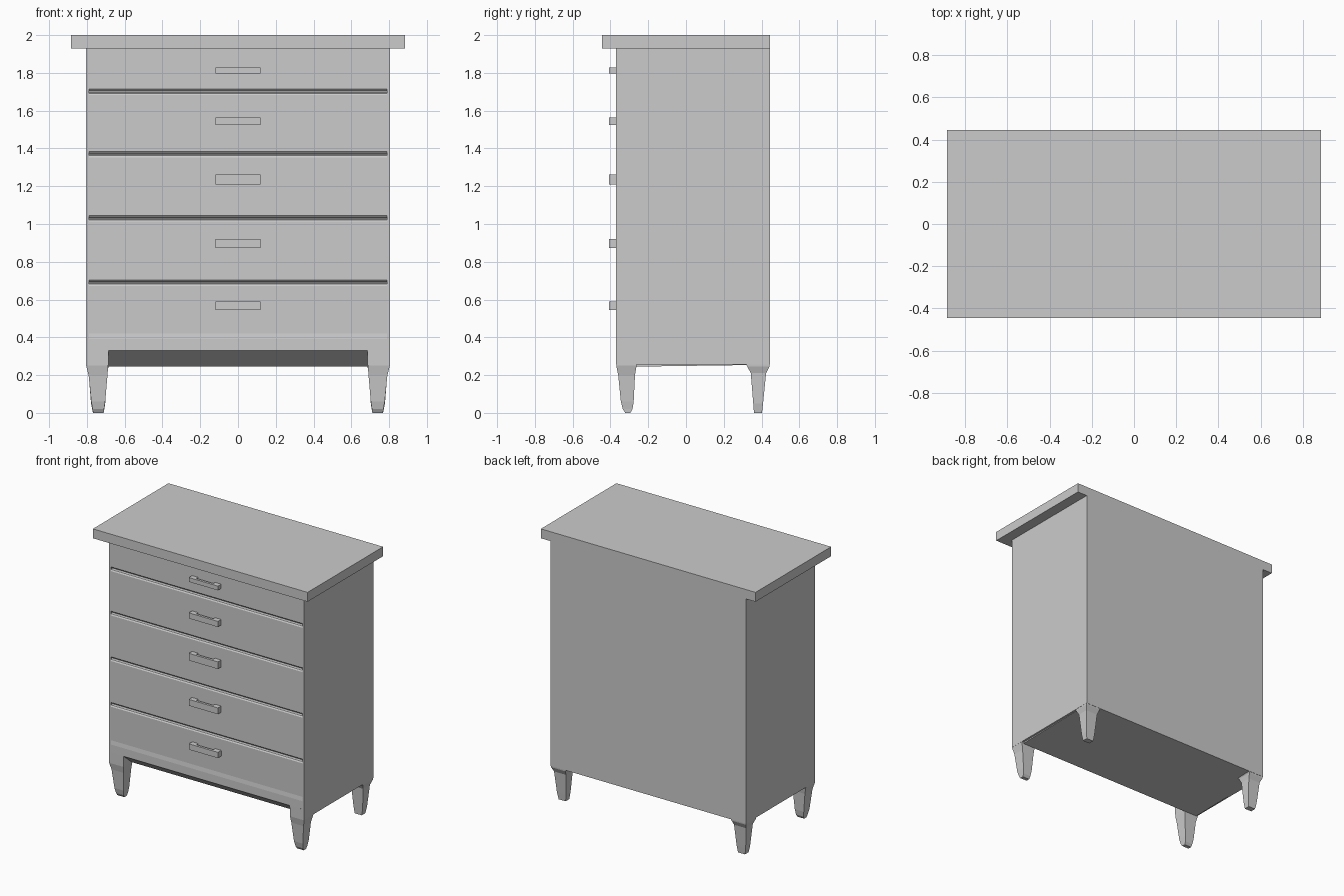
import bpy, bmesh

if "Cube" in bpy.data.objects:
    bpy.data.objects.remove(bpy.data.objects["Cube"])


def mesh_object(name, bm):
    bmesh.ops.recalc_face_normals(bm, faces=bm.faces[:])
    mesh = bpy.data.meshes.new(name)
    bm.to_mesh(mesh)
    bm.free()
    obj = bpy.data.objects.new(name, mesh)
    bpy.context.collection.objects.link(obj)
    return obj


def extrude_profile(name, points, axis, start, end):
    """Extrude a closed 2D outline along x (outline in y,z) or z (outline in x,y)."""
    bm = bmesh.new()
    to3d = (lambda p, t: (t, *p)) if axis == 'x' else (lambda p, t: (*p, t))
    face = bm.faces.new([bm.verts.new(to3d(p, start)) for p in points])
    moved = bmesh.ops.extrude_face_region(bm, geom=[face])['geom']
    shift = to3d((0, 0), end - start)
    bmesh.ops.translate(bm, vec=shift, verts=[v for v in moved if isinstance(v, bmesh.types.BMVert)])
    return mesh_object(name, bm)


def loft(name, sections):
    """Join rectangular sections (x0, x1, y0, y1, z) into a closed solid."""
    bm = bmesh.new()
    rings = [[bm.verts.new((x, y, z)) for x, y in ((x0, y0), (x1, y0), (x1, y1), (x0, y1))]
             for x0, x1, y0, y1, z in sections]
    for a, b in zip(rings, rings[1:]):
        for i in range(4):
            j = (i + 1) % 4
            bm.faces.new((a[i], a[j], b[j], b[i]))
    bm.faces.new(rings[0])
    bm.faces.new(rings[-1])
    return mesh_object(name, bm)


def box(name, x0, x1, y0, y1, z0, z1):
    return loft(name, [(x0, x1, y0, y1, z0), (x0, x1, y0, y1, z1)])


FRONT, BACK, HALF = -0.37, 0.445, 0.805

# Top slab
box("top_slab", -0.885, 0.885, -0.445, BACK, 1.93, 2.0)

# Cabinet with drawer grooves, a soft ledge and a bevelled lower apron
profile = [(BACK, 1.935), (FRONT, 1.935)]
for z in (1.70, 1.37, 1.03, 0.69):
    profile += [(FRONT, z + 0.014), (FRONT + 0.006, z + 0.007), (FRONT + 0.018, z + 0.003),
                (FRONT + 0.018, z - 0.003), (FRONT + 0.006, z - 0.008), (FRONT, z - 0.018)]
profile += [(FRONT + 0.004, 0.42), (FRONT, 0.39), (FRONT, 0.33), (-0.265, 0.245), (BACK, 0.255)]
extrude_profile("drawer_cabinet", profile, 'x', -0.79, 0.79)

for side, label in ((-1, "left"), (1, "right")):
    # Side panels close the groove ends
    x0, x1 = sorted((side * 0.79, side * HALF))
    box(label + "_side_panel", x0, x1, FRONT, BACK, 0.255, 1.935)

    # Tapered legs: (outer x, inner x, outer y, inner y, z)
    front = [(0.805, 0.685, -0.37, -0.26, 0.34), (0.804, 0.687, -0.369, -0.262, 0.25),
             (0.791, 0.691, -0.359, -0.270, 0.20), (0.777, 0.703, -0.345, -0.277, 0.06),
             (0.770, 0.709, -0.335, -0.283, 0.02), (0.768, 0.711, -0.322, -0.295, 0.0)]
    back = [(0.805, 0.67, 0.445, 0.31, 0.27), (0.803, 0.685, 0.442, 0.325, 0.245),
            (0.791, 0.693, 0.424, 0.343, 0.21), (0.778, 0.703, 0.408, 0.356, 0.05),
            (0.768, 0.711, 0.402, 0.360, 0.0)]
    for name, secs in (("front_leg", front), ("back_leg", back)):
        loft(label + "_" + name, [(side * a, side * b, c, d, z) for a, b, c, d, z in secs])

# U-shaped drawer pulls
pull = [(-0.12, FRONT + 0.002), (-0.12, -0.408), (0.12, -0.408), (0.12, FRONT + 0.002),
        (0.07, FRONT + 0.002), (0.07, -0.39), (-0.07, -0.39), (-0.07, FRONT + 0.002)]
for i, (z0, z1) in enumerate(((1.796, 1.828), (1.523, 1.565), (1.21, 1.263), (0.873, 0.92), (0.546, 0.589))):
    extrude_profile(f"drawer_pull_{i + 1}", pull, 'z', z0, z1)
